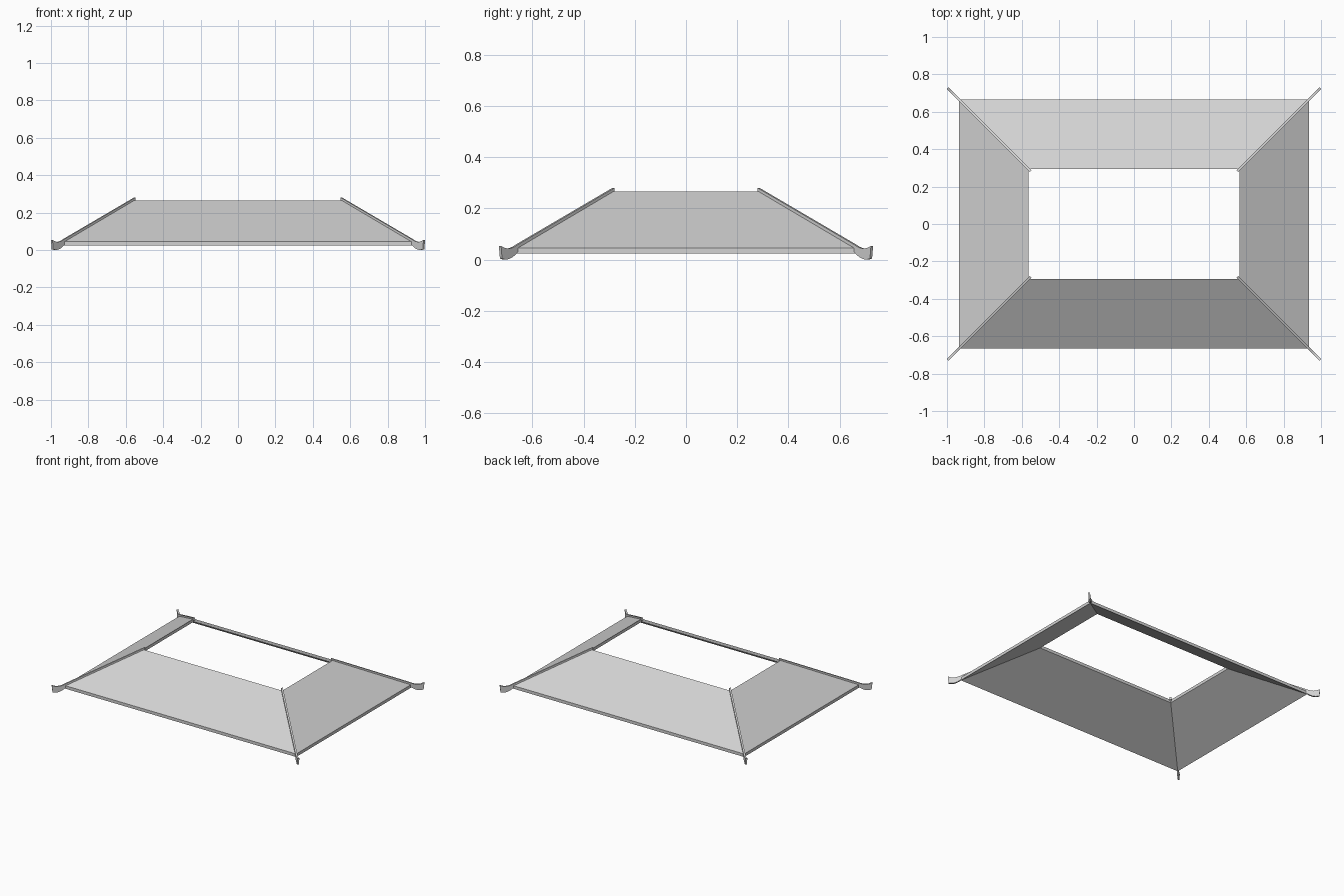
import bpy
import bmesh
from mathutils import Vector

cube = bpy.data.objects.get("Cube")
if cube:
    bpy.data.objects.remove(cube, do_unlink=True)

grey = bpy.data.materials.new("light grey")
grey.use_nodes = True
colour = (0.644, 0.644, 0.644, 1)
grey.diffuse_color = colour
grey.node_tree.nodes["Principled BSDF"].inputs["Base Color"].default_value = colour

OFFSET = 0.27      # how much shorter the skirt is in y than in x
OUTER, INNER = 0.935, 0.563
EAVE, RIM, DROP = 0.045, 0.265, 0.022


def make_object(name, bm):
    bmesh.ops.recalc_face_normals(bm, faces=bm.faces)
    mesh = bpy.data.meshes.new(name)
    bm.to_mesh(mesh)
    bm.free()
    mesh.materials.append(grey)
    obj = bpy.data.objects.new(name, mesh)
    bpy.context.collection.objects.link(obj)
    return obj


# Sloping skirt: one cross-section carried round the four mitred corners
section = [(OUTER, EAVE - DROP), (OUTER, EAVE), (INNER, RIM), (INNER, RIM - DROP)]
corners = [(-1, -1), (1, -1), (1, 1), (-1, 1)]
bm = bmesh.new()
rings = [[bm.verts.new((sx * x, sy * (x - OFFSET), z)) for x, z in section]
         for sx, sy in corners]
for i, ring in enumerate(rings):
    following = rings[(i + 1) % 4]
    for j in range(4):
        k = (j + 1) % 4
        bm.faces.new((ring[j], following[j], following[k], ring[k]))
make_object("roof_skirt", bm)

# Hip ridges: thin upright boards with a flared tail past each corner
top = [(0.553, 0.28), (0.93, 0.059), (0.942, 0.051), (0.955, 0.045),
       (0.967, 0.043), (0.98, 0.045), (0.996, 0.053)]
bottom = [(0.992, 0.004), (0.978, 0.0), (0.965, 0.002), (0.952, 0.009),
          (0.942, 0.017), (0.93, 0.03), (0.553, 0.258)]
half_thickness = 0.006
for sx, sy, name in ((-1, -1, "front_right"), (1, -1, "front_left"),
                     (1, 1, "back_left"), (-1, 1, "back_right")):
    side = Vector((sx, -sy, 0)).normalized() * half_thickness
    bm = bmesh.new()
    outline = [bm.verts.new(Vector((sx * x, sy * (x - OFFSET), z)) - side)
               for x, z in top + bottom]
    face = bm.faces.new(outline)
    result = bmesh.ops.extrude_face_region(bm, geom=[face], use_keep_orig=True)
    moved = [v for v in result["geom"] if isinstance(v, bmesh.types.BMVert)]
    bmesh.ops.translate(bm, verts=moved, vec=side * 2)
    make_object(name + "_hip_ridge", bm)
